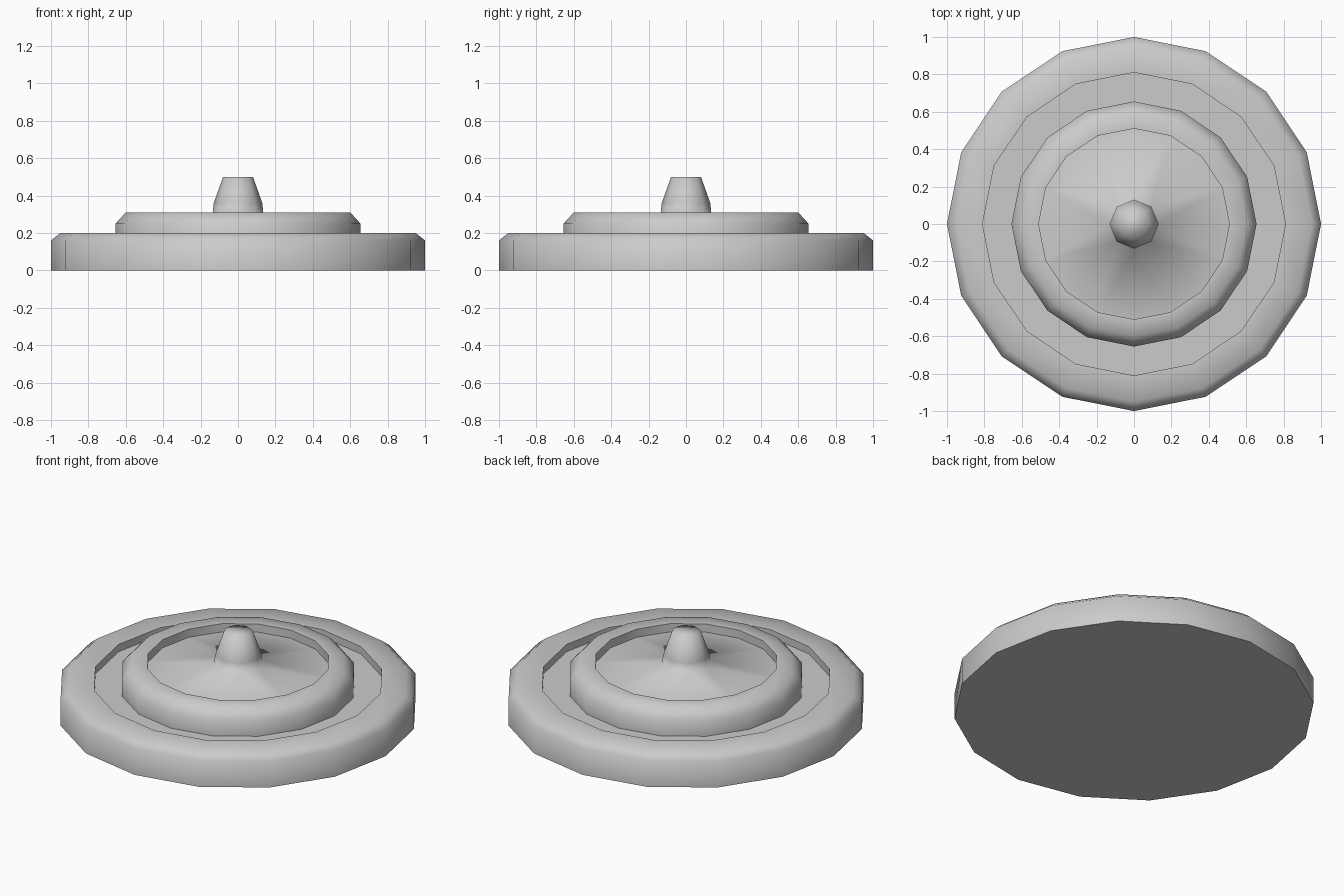
import bpy
import bmesh
from math import cos, sin, pi, radians

old = bpy.data.objects.get("Cube")
if old:
    bpy.data.objects.remove(old, do_unlink=True)

grey = bpy.data.materials.new("stone grey")
grey.use_nodes = True
colour = (0.6, 0.6, 0.6, 1)
grey.diffuse_color = colour
grey.node_tree.nodes["Principled BSDF"].inputs["Base Color"].default_value = colour

SIDES = 16
# Base, rim, outer channel, raised tier and its inner lip: (radius, height)
TIERS = [(1.0, 0), (1.0, 0.16), (0.95, 0.2), (0.81, 0.2), (0.81, 0.155),
         (0.655, 0.155), (0.655, 0.25), (0.6, 0.31), (0.51, 0.31), (0.51, 0.26)]
# Central knob, with half as many sides
KNOB = [(0.135, 0.31), (0.13, 0.36), (0.08, 0.5)]


def ring(bm, radius, z, sides):
    return [bm.verts.new((radius * cos(2 * pi * i / sides),
                          radius * sin(2 * pi * i / sides), z))
            for i in range(sides)]


def skin(bm, rings):
    for low, high in zip(rings, rings[1:]):
        n = len(low)
        for i in range(n):
            j = (i + 1) % n
            bm.faces.new((low[i], low[j], high[j], high[i]))


bm = bmesh.new()
tiers = [ring(bm, r, z, SIDES) for r, z in TIERS]
knob = [ring(bm, r, z, SIDES // 2) for r, z in KNOB]
skin(bm, tiers)
skin(bm, knob)

# Sloping floor joining the tier to the knob
outer, inner = tiers[-1], knob[0]
for j, v in enumerate(inner):
    a, b, c = outer[2 * j - 1], outer[2 * j], outer[2 * j + 1]
    bm.faces.new((a, b, v))
    bm.faces.new((b, c, v))
    bm.faces.new((c, inner[(j + 1) % len(inner)], v))

# Underside and knob top
bm.faces.new(tiers[0][::-1])
bm.faces.new(knob[-1])
bmesh.ops.recalc_face_normals(bm, faces=bm.faces[:])

mesh = bpy.data.meshes.new("tiered_base")
bm.to_mesh(mesh)
bm.free()
mesh.materials.append(grey)
base = bpy.data.objects.new("tiered_base", mesh)
bpy.context.collection.objects.link(base)

# Soft bevels and knob, crisp channel walls
bpy.ops.object.select_all(action='DESELECT')
base.select_set(True)
bpy.context.view_layer.objects.active = base
bpy.ops.object.shade_smooth_by_angle(angle=radians(85))
